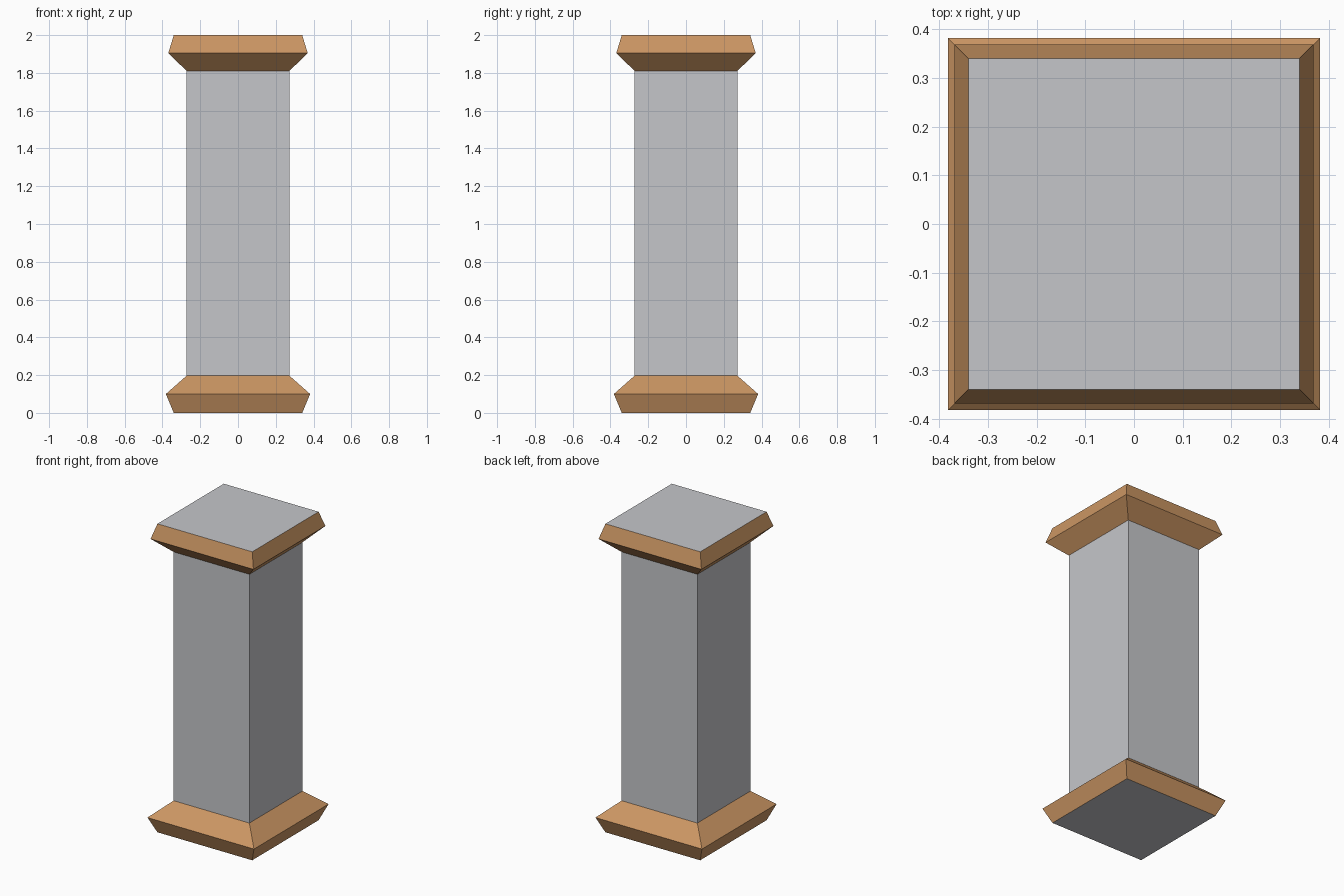
import bpy, bmesh

if "Cube" in bpy.data.objects:
    bpy.data.objects.remove(bpy.data.objects["Cube"])


def material(name, rgb):
    m = bpy.data.materials.new(name)
    m.diffuse_color = (*rgb, 1)
    m.use_nodes = True
    m.node_tree.nodes["Principled BSDF"].inputs["Base Color"].default_value = m.diffuse_color
    return m


stone = material("grey stone", (0.56, 0.565, 0.59))
trim = material("tan trim", (0.60, 0.305, 0.125))


def square_loft(name, profile, mat, cap_bottom=False, cap_top=False):
    """Loft square rings given as (half width, height); flat ends are stone."""
    bm = bmesh.new()
    rings = [[bm.verts.new((sx * h, sy * h, z))
              for sx, sy in ((-1, -1), (1, -1), (1, 1), (-1, 1))]
             for h, z in profile]
    for a, b in zip(rings, rings[1:]):
        for i in range(4):
            j = (i + 1) % 4
            bm.faces.new((a[i], a[j], b[j], b[i]))
    if cap_bottom:
        bm.faces.new(rings[0][::-1]).material_index = 1
    if cap_top:
        bm.faces.new(rings[-1]).material_index = 1
    mesh = bpy.data.meshes.new(name)
    bm.to_mesh(mesh)
    bm.free()
    mesh.materials.append(mat)
    mesh.materials.append(stone)
    obj = bpy.data.objects.new(name, mesh)
    bpy.context.collection.objects.link(obj)
    return obj


# Flared base moulding with stone underside
square_loft("base", [(0.34, 0), (0.382, 0.10), (0.272, 0.197)], trim, cap_bottom=True)
# Plain square shaft
square_loft("shaft", [(0.272, 0.197), (0.272, 1.81)], stone)
# Flared top moulding with stone top
square_loft("capital", [(0.272, 1.81), (0.369, 1.905), (0.34, 2.0)], trim, cap_top=True)
